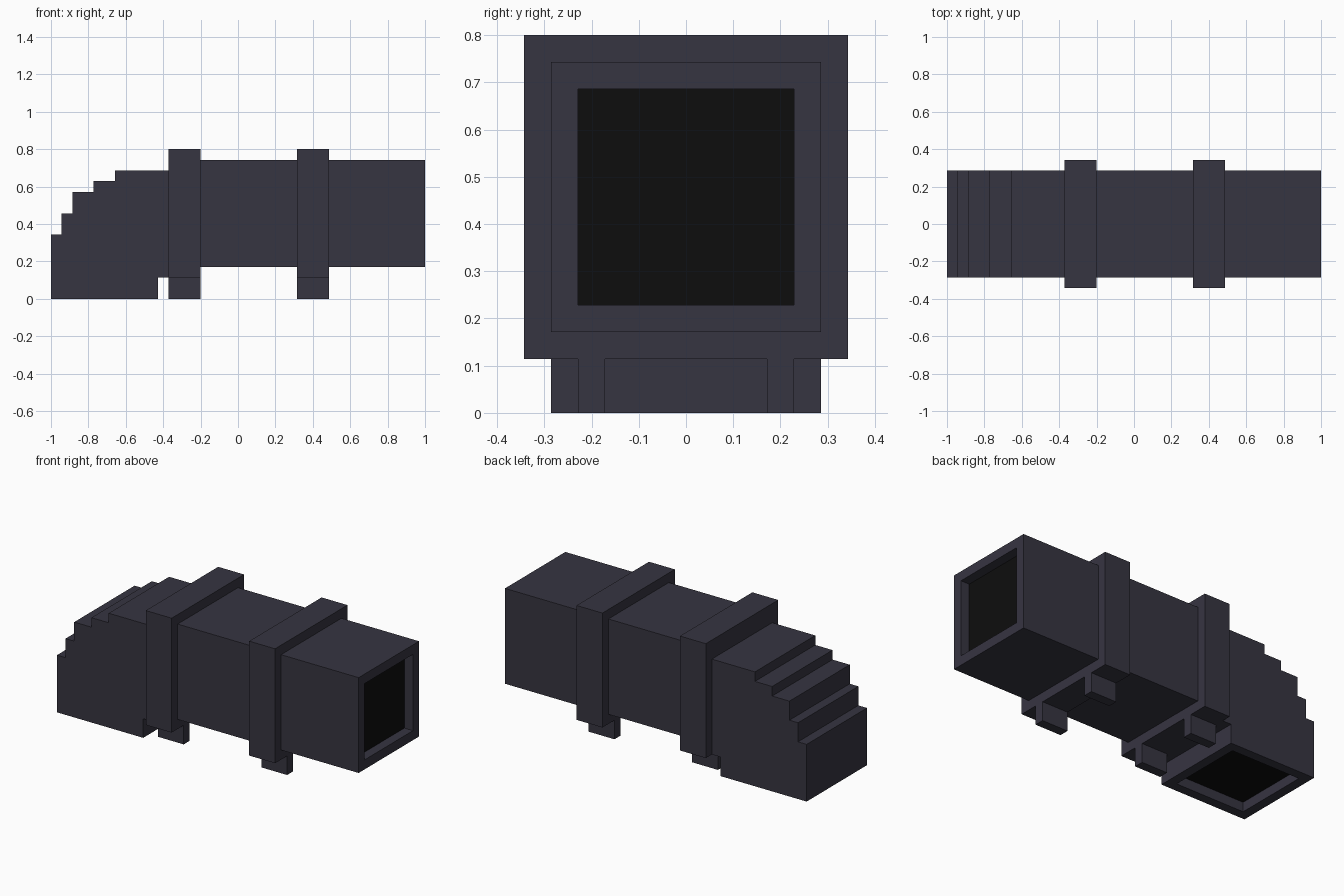
import bpy, bmesh
from mathutils import Vector

if "Cube" in bpy.data.objects:
    bpy.data.objects.remove(bpy.data.objects["Cube"])

U = 2 / 35  # modelling unit: the model is 35 units long


def material(name, rgb):
    m = bpy.data.materials.new(name)
    m.diffuse_color = (*rgb, 1)
    m.use_nodes = True
    m.node_tree.nodes["Principled BSDF"].inputs["Base Color"].default_value = m.diffuse_color
    return m


DARK = material("dark_slate", (0.037, 0.035, 0.053))
BLACK = material("black_opening", (0.004, 0.004, 0.004))


def extrude_profile(name, pts, half_width, opening=None):
    """Extrude an x-z profile (in units) across y; recess a black opening
    into the end face that points along the opening direction."""
    bm = bmesh.new()
    vs = [bm.verts.new(((x - 17.5) * U, -half_width * U, z * U)) for x, z in pts]
    face = bm.faces.new(vs)
    new = bmesh.ops.extrude_face_region(bm, geom=[face])["geom"]
    bmesh.ops.translate(bm, vec=(0, 2 * half_width * U, 0),
                        verts=[g for g in new if isinstance(g, bmesh.types.BMVert)])
    bmesh.ops.recalc_face_normals(bm, faces=bm.faces[:])
    bm.normal_update()
    if opening:
        d = Vector(opening)
        end = max((f for f in bm.faces if f.normal.dot(d) > 0.9),
                  key=lambda f: f.calc_center_median().dot(d))
        bmesh.ops.inset_region(bm, faces=[end], thickness=U, use_even_offset=True)
        panel = bmesh.ops.extrude_discrete_faces(bm, faces=[end])["faces"][0]
        bmesh.ops.translate(bm, vec=-d * U, verts=panel.verts[:])
        panel.material_index = 1
    me = bpy.data.meshes.new(name)
    bm.to_mesh(me)
    bm.free()
    me.materials.append(DARK)
    me.materials.append(BLACK)
    ob = bpy.data.objects.new(name, me)
    bpy.context.collection.objects.link(ob)
    return ob


def rect(x0, x1, z0, z1):
    return [(x0, z0), (x1, z0), (x1, z1), (x0, z1)]


# Stepped elbow, open at the bottom
extrude_profile("elbow", [(0, 0), (10, 0), (10, 2), (11, 2), (11, 12), (6, 12),
                          (6, 11), (4, 11), (4, 10), (2, 10), (2, 8), (1, 8),
                          (1, 6), (0, 6)], 5, (0, 0, -1))

# Straight pipe, open at the right end
extrude_profile("straight_pipe", rect(14, 35, 3, 13), 5, (1, 0, 0))

# Collars, each with a pair of feet
for label, x in (("left", 11), ("right", 23)):
    extrude_profile(label + "_collar", rect(x, x + 3, 2, 14), 6)
    for side, s in (("front", -1), ("back", 1)):
        foot = extrude_profile(f"{label}_{side}_foot", rect(x, x + 3, 0, 2), 0.5)
        foot.location.y = s * 3.5 * U
